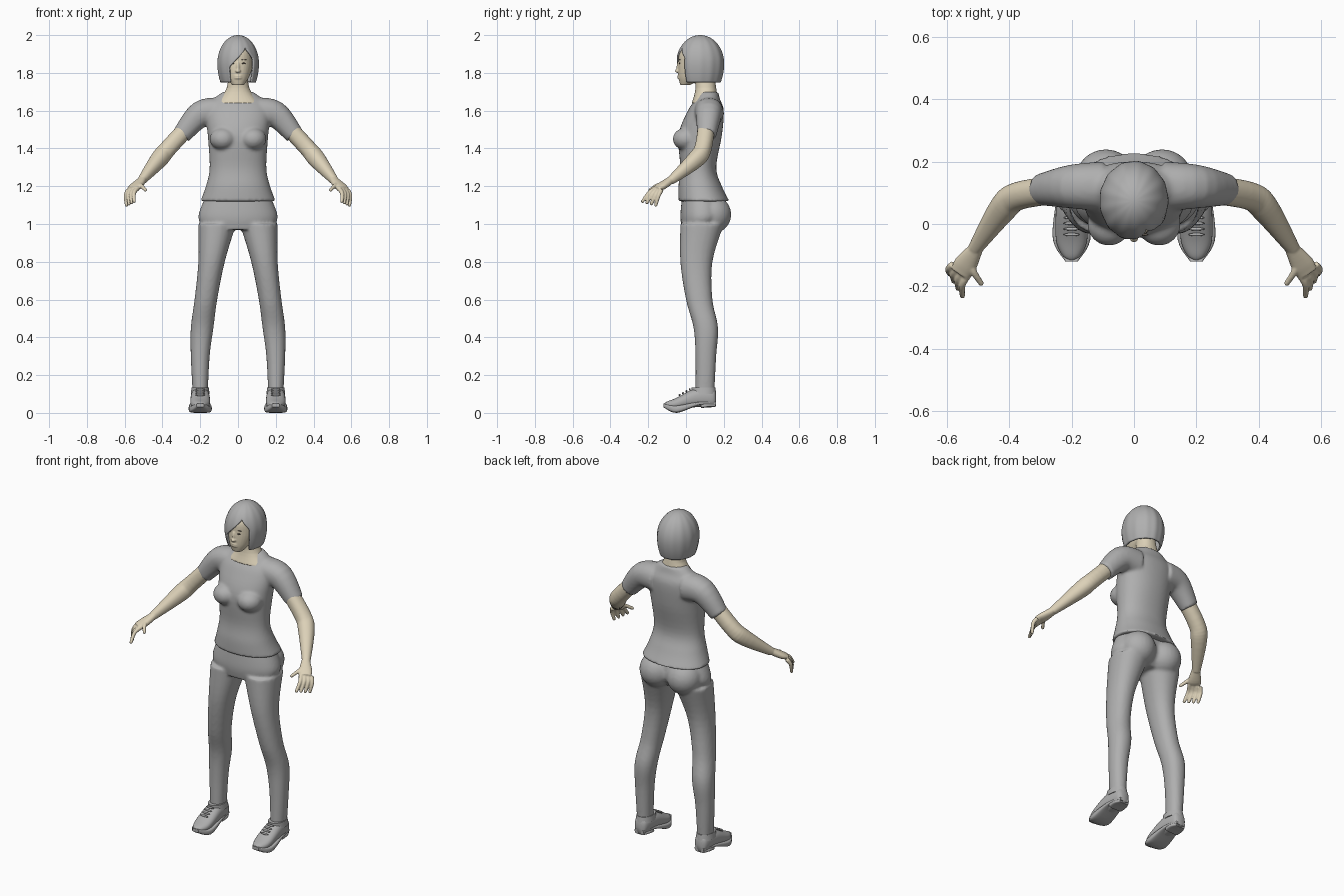
import bpy, bmesh, math
from mathutils import Vector, Matrix

cube = bpy.data.objects.get("Cube")
if cube:
    bpy.data.objects.remove(cube, do_unlink=True)


def material(name, color):
    mat = bpy.data.materials.new(name)
    mat.use_nodes = True
    mat.diffuse_color = (*color, 1)
    shader = mat.node_tree.nodes["Principled BSDF"]
    shader.inputs["Base Color"].default_value = mat.diffuse_color
    return mat


GREY = material("cloth_grey", (.43, .43, .43))
SKIN = material("skin_beige", (.72, .64, .48))
DARK = material("eye_dark", (.12, .1, .08))
X, Y, Z = Matrix.Identity(3)
ONCE, BOTH = (1,), (1, -1)


def spline(rows, steps=5):
    """Smooth interpolation through rows of numbers."""
    rows = [Vector(row) for row in rows]
    points = []
    for i in range(len(rows) - 1):
        start, end = rows[i], rows[i + 1]
        leave = (end - rows[max(i - 1, 0)]) / 2
        arrive = (rows[min(i + 2, len(rows) - 1)] - start) / 2
        for k in range(steps):
            t = k / steps
            u = 1 - t
            points.append(start.lerp(end, t * t * (3 - 2 * t)) + leave * t * u * u - arrive * t * t * u)
    return points + [rows[-1]]


def loft(bm, rows, axes=None, signs=ONCE, sides=32, power=.92):
    """Skin rings given as centre, half width and optional half depth."""
    points = spline(rows)
    for sign in signs:
        rings = []
        for i, point in enumerate(points):
            if axes:
                across, deep = axes
            else:
                before, after = points[max(i - 1, 0)], points[min(i + 1, len(points) - 1)]
                along = Vector((after - before)[:3]).normalized()
                across = along.cross(Z).normalized()
                deep = along.cross(across)
            ring = []
            for k in range(sides):
                angle = math.tau * k / sides
                c, s = [math.copysign(abs(w) ** power, w) for w in (math.cos(angle), math.sin(angle))]
                spot = Vector(point[:3]) + across * c * point[3] + deep * s * point[-1]
                spot.x *= sign
                ring.append(bm.verts.new(spot))
            rings.append(ring)
        for ring, following in zip(rings, rings[1:]):
            for k in range(sides):
                bm.faces.new((ring[k - 1], ring[k], following[k], following[k - 1]))
        bm.faces.new(rings[0])
        bm.faces.new(rings[-1])


def upright(bm, rows, x=0, **options):
    """Loft upwards from rows of height, half width, front, back and optional x."""
    rings = []
    for z, half, front, back, *offset in rows:
        rings.append((*(offset or [x]), (front + back) / 2, z, half, (back - front) / 2))
    loft(bm, rings, (X, Y), **options)


def lengthwise(bm, rows, power):
    """Loft a pair of shoe parts from rows of y, half width, bottom and top."""
    rings = [(.2, y, (low + top) / 2, half, (top - low) / 2) for y, half, low, top in rows]
    loft(bm, rings, (X, Z), BOTH, power=power)


def ball(bm, center, radii, signs=ONCE):
    for sign in signs:
        place = Matrix.Translation((center[0] * sign, *center[1:]))
        bmesh.ops.create_uvsphere(bm, u_segments=24, v_segments=14, radius=1,
                                  matrix=place @ Matrix.Diagonal((*radii, 1)))


def finish(bm, name, mat, voxel=0):
    bmesh.ops.recalc_face_normals(bm, faces=bm.faces)
    mesh = bpy.data.meshes.new(name)
    bm.to_mesh(mesh)
    bm.free()
    mesh.materials.append(mat)
    ob = bpy.data.objects.new(name, mesh)
    bpy.context.collection.objects.link(ob)
    bpy.ops.object.select_all(action='DESELECT')
    ob.select_set(True)
    bpy.context.view_layer.objects.active = ob
    bpy.ops.object.shade_smooth_by_angle(angle=math.radians(45))
    if voxel:  # blend the overlapping volumes into one skin
        blend = ob.modifiers.new("blend", 'REMESH')
        blend.mode = 'VOXEL'
        blend.voxel_size = voxel
        blend.use_smooth_shade = True
        soften = ob.modifiers.new("soften", 'SMOOTH')
        soften.iterations = 4
    return ob


# Shirt: torso, bust and short sleeves
bm = bmesh.new()
upright(bm, [(1.12, .2, -.04, .23), (1.2, .17, -.04, .19), (1.3, .15, -.03, .16),
             (1.47, .16, -.04, .19), (1.6, .17, .01, .2), (1.66, .13, .05, .18),
             (1.7, .08, .07, .17)], sides=48)
ball(bm, (.08, 0, 1.45), (.07, .07, .06), BOTH)
loft(bm, [(.1, .12, 1.59, .08), (.2, .12, 1.58, .07), (.3, .11, 1.47, .05)], signs=BOTH)
finish(bm, "shirt", GREY, .009)

# Trousers: pelvis, seat and legs
bm = bmesh.new()
upright(bm, [(1.15, .17, -.02, .18), (1.04, .21, -.03, .2), (.97, .18, -.02, .15)], sides=48)
ball(bm, (.09, .14, 1.05), (.1, .1, .1), BOTH)
upright(bm, [(1, .1, -.03, .2, .11), (.8, .07, -.03, .14, .14), (.6, .06, 0, .14, .17),
             (.45, .06, .04, .17, .19), (.3, .05, .05, .16, .2), (.1, .04, .05, .15, .2)],
        signs=BOTH)
finish(bm, "trousers", GREY, .009)

# Head and neck, with nose and lips
bm = bmesh.new()
upright(bm, [(1.735, .03, -.03, .02), (1.78, .06, -.04, .1), (1.85, .08, -.04, .17),
             (1.92, .07, -.03, .17), (1.97, .02, .04, .1)])
upright(bm, [(1.64, .12, .03, .17), (1.72, .06, .05, .16), (1.85, .05, .04, .14)])
ball(bm, (0, -.04, 1.83), (.01, .01, .03))
ball(bm, (0, -.045, 1.81), (.014, .014, .01))
for lip in (1.784, 1.773):
    ball(bm, (0, -.037, lip), (.02, .008, .006))
finish(bm, "head", SKIN, .004)

# Eyes and brows
bm = bmesh.new()
ball(bm, (.03, -.034, 1.85), (.012, .004, .004), BOTH)
ball(bm, (.03, -.034, 1.87), (.016, .004, .002), BOTH)
finish(bm, "eyes_and_brows", DARK)

# Hair: a dome over a tapered bob, open over the face with a swept fringe
bm = bmesh.new()
dome, skirt, strands = 18, 12, 72
grid = []
for i in range(dome + skirt + 1):
    if i <= dome:
        turn = math.pi / 2 * i / dome
        z, half = 1.85 + .15 * math.cos(turn), .11 * math.sin(turn)
    else:
        drop = (i - dome) / skirt
        z, half = 1.85 - .1 * drop, .11 - .016 * drop * drop
    part = min(max((1.93 - z) / .1, 0), 1)
    left = .45 + .4 * min(2 * part, 1)
    fringe = .45 - .9 * part
    line = []
    for k in range(strands + 1):
        angle = left + (fringe + math.tau - left) * k / strands
        size = half * (1 + .01 * math.sin(13 * angle))
        line.append(bm.verts.new((size * math.sin(angle), .075 - 1.15 * size * math.cos(angle), z)))
    grid.append(line)
for line, below in zip(grid, grid[1:]):
    for k in range(strands):
        bm.faces.new((line[k], below[k], below[k + 1], line[k + 1]))
bmesh.ops.remove_doubles(bm, verts=bm.verts, dist=.0002)
hair = finish(bm, "hair", GREY)
shell = hair.modifiers.new("thickness", 'SOLIDIFY')
shell.thickness = .01

# Arms with palms, fingers and thumbs
bm = bmesh.new()
loft(bm, [(.25, .11, 1.53, .045), (.37, .09, 1.4, .045), (.42, .05, 1.34, .045),
          (.51, -.08, 1.23, .023)], signs=BOTH)
loft(bm, [(.5, -.07, 1.24, .02, .02), (.54, -.13, 1.2, .037, .02), (.56, -.16, 1.19, .03, .01)],
     signs=BOTH)
index_root, index_tip = Vector((.53, -.16, 1.19)), Vector((.55, -.23, 1.12))
little_root, little_tip = Vector((.58, -.13, 1.18)), Vector((.59, -.16, 1.1))
digits = [(Vector((.52, -.11, 1.21)), Vector((.49, -.19, 1.18)))]
for i in range(4):
    digits.append((index_root.lerp(little_root, i / 3), index_tip.lerp(little_tip, i / 3)))
for root, tip in digits:
    knuckle = root.lerp(tip, .5) + Vector((.01, 0, .01))
    loft(bm, [(*root, .012), (*knuckle, .011), (*tip, .009)], signs=BOTH, sides=12)
    ball(bm, tip, (.009, .009, .009), BOTH)
finish(bm, "arms", SKIN, .004)

# Shoe uppers, running from heel to toe
bm = bmesh.new()
lengthwise(bm, [(.16, .02, .04, .1), (.14, .04, .03, .13), (.05, .05, .03, .13),
                (-.05, .05, .02, .08), (-.1, .03, .02, .06), (-.115, .01, .03, .05)], power=.85)
finish(bm, "shoe_uppers", GREY)

# Soles with heel blocks
bm = bmesh.new()
lengthwise(bm, [(.16, .03, .04, .06), (.07, .05, .04, .06), (-.05, .06, 0, .04),
                (-.12, .02, .03, .05)], power=.5)
lengthwise(bm, [(.155, .03, .03, .05), (.12, .045, .03, .05), (.08, .045, .025, .05)], power=.5)
finish(bm, "shoe_soles", GREY)

# Ankle collars and laces
bm = bmesh.new()
upright(bm, [(.1, .05, .03, .16), (.135, .045, .03, .155)], x=.2, signs=BOTH)
for i in range(4):
    ball(bm, (.2, .02 - .018 * i, .125 - .01 * i), (.026, .005, .006), BOTH)
finish(bm, "shoe_collars_and_laces", GREY)
